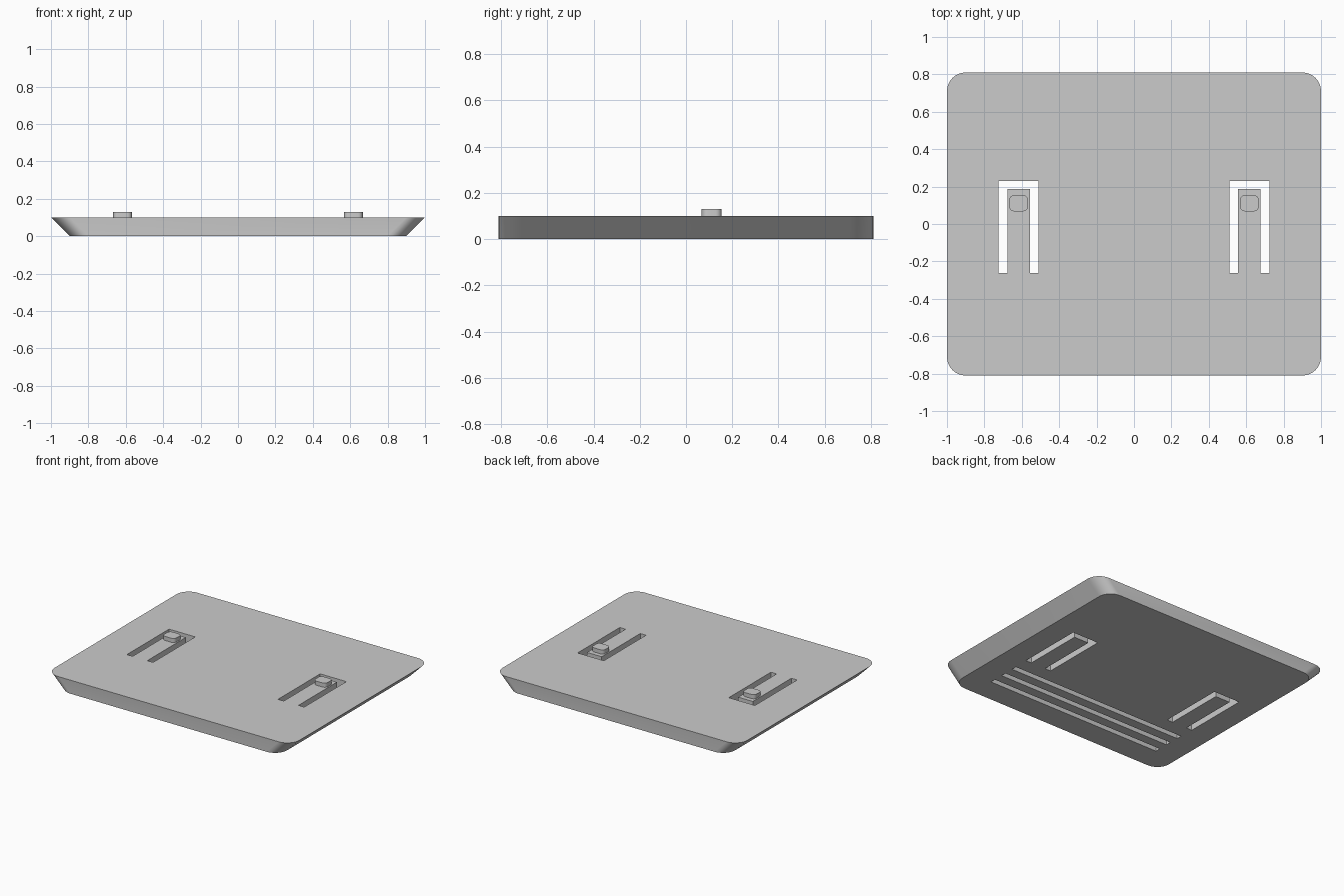
import bpy, bmesh
from math import cos, sin, pi

cube = bpy.data.objects.get("Cube")
if cube:
    bpy.data.objects.remove(cube, do_unlink=True)

# Single grey material
grey = bpy.data.materials.new("plain_grey")
grey.use_nodes = True
COLOUR = (0.6, 0.6, 0.6, 1)
grey.diffuse_color = COLOUR
grey.node_tree.nodes["Principled BSDF"].inputs["Base Color"].default_value = COLOUR


def rounded_rect(hx, hy, r, steps=8, cx=0, cy=0):
    pts = []
    for i, (sx, sy) in enumerate(((1, 1), (-1, 1), (-1, -1), (1, -1))):
        for k in range(steps + 1):
            a = (i + k / steps) * pi / 2
            pts.append((cx + sx * (hx - r) + r * cos(a), cy + sy * (hy - r) + r * sin(a)))
    return pts


def loft(name, low, high, z0, z1):
    """Solid between two matching outlines."""
    bm = bmesh.new()
    a = [bm.verts.new((x, y, z0)) for x, y in low]
    b = [bm.verts.new((x, y, z1)) for x, y in high]
    n = len(a)
    bm.faces.new(a)
    bm.faces.new(b)
    for i in range(n):
        j = (i + 1) % n
        bm.faces.new((a[i], a[j], b[j], b[i]))
    bmesh.ops.recalc_face_normals(bm, faces=bm.faces)
    mesh = bpy.data.meshes.new(name)
    bm.to_mesh(mesh)
    bm.free()
    mesh.materials.append(grey)
    ob = bpy.data.objects.new(name, mesh)
    bpy.context.collection.objects.link(ob)
    return ob


def activate(ob):
    bpy.ops.object.select_all(action='DESELECT')
    ob.select_set(True)
    bpy.context.view_layer.objects.active = ob


def cut(target, cutter):
    activate(target)
    mod = target.modifiers.new("cut", 'BOOLEAN')
    mod.operation = 'DIFFERENCE'
    mod.solver = 'EXACT'
    mod.object = cutter
    bpy.ops.object.modifier_apply(modifier=mod.name)
    bpy.data.objects.remove(cutter, do_unlink=True)


# Cover plate, with ends that slope in towards the underside
T = 0.1
plate = loft("cover_plate", rounded_rect(0.9, 0.81, 0.1), rounded_rect(1, 0.81, 0.1), 0, T)

# U-shaped slots that free a spring tongue on each side
TAB_X = 0.617
OUT, INN = 0.107, 0.06
FRONT, TIP, BACK = -0.262, 0.187, 0.23
u_shape = [(-OUT, FRONT), (-INN, FRONT), (-INN, TIP), (INN, TIP),
           (INN, FRONT), (OUT, FRONT), (OUT, BACK), (-OUT, BACK)]
for side in (-1, 1):
    outline = [(side * TAB_X + x, y) for x, y in u_shape]
    cut(plate, loft("slot_cutter", outline, outline, -T, 2 * T))

# Grip grooves in the underside
for y in (-0.39, -0.5, -0.61):
    outline = [(sx * 0.72, y + sy * 0.02) for sx, sy in ((-1, -1), (1, -1), (1, 1), (-1, 1))]
    cut(plate, loft("groove_cutter", outline, outline, -T, 0.035))

# Latch knobs on the tongues
knobs = []
for side, label in ((-1, "right"), (1, "left")):
    outline = rounded_rect(0.05, 0.043, 0.025, 6, side * TAB_X, 0.111)
    knobs.append(loft(label + "_latch_knob", outline, outline, T - 0.005, 0.13))

for ob in [plate] + knobs:
    activate(ob)
    bpy.ops.object.shade_smooth_by_angle()
